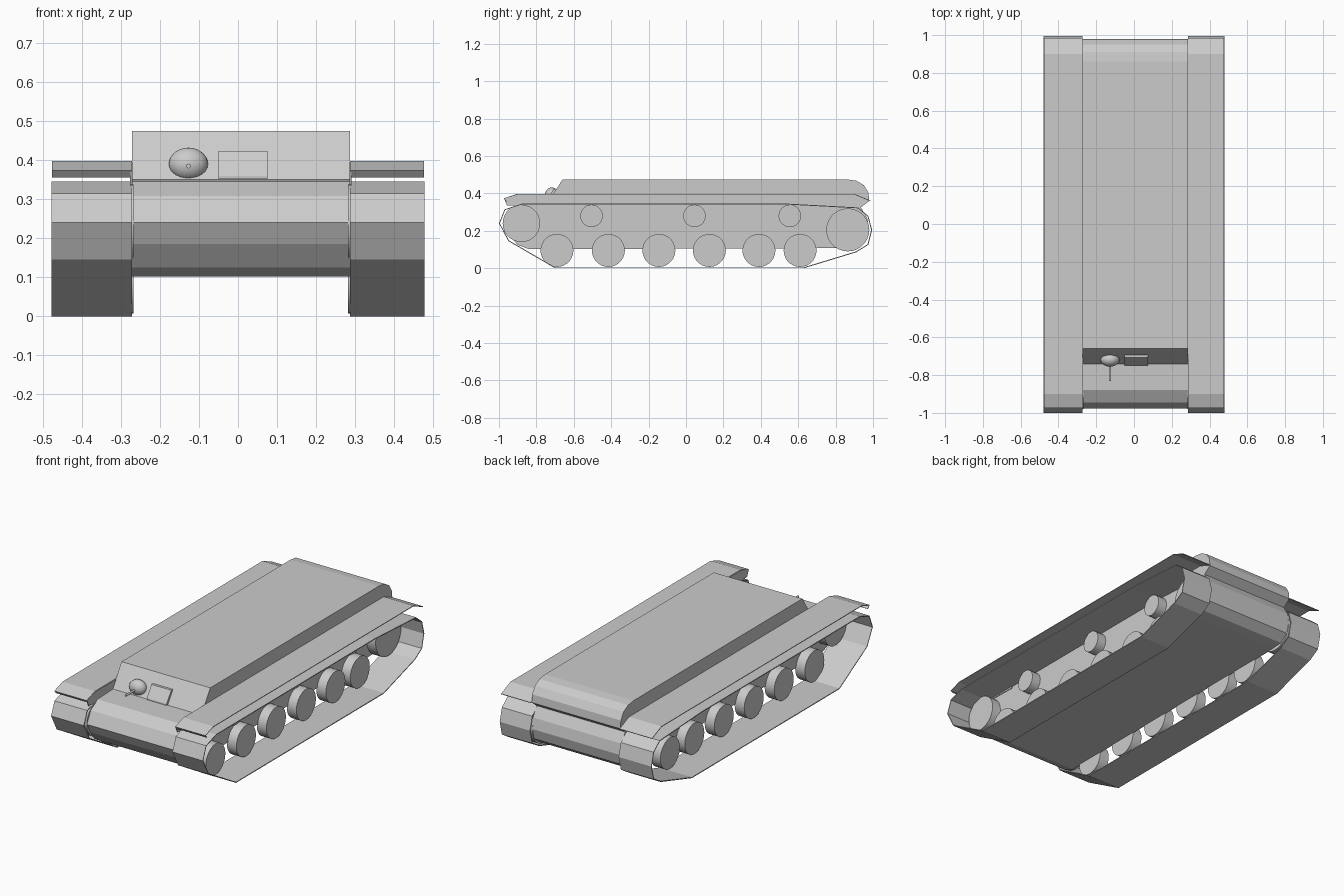
import bpy, bmesh, math
from mathutils import Matrix

if "Cube" in bpy.data.objects:
    bpy.data.objects.remove(bpy.data.objects["Cube"])

HULL_L, HULL_R = -0.272, 0.287


def new_object(name, bm):
    bmesh.ops.recalc_face_normals(bm, faces=bm.faces[:])
    mesh = bpy.data.meshes.new(name)
    bm.to_mesh(mesh)
    bm.free()
    ob = bpy.data.objects.new(name, mesh)
    bpy.context.collection.objects.link(ob)
    return ob


def prism(name, profile, x0, x1):
    """Solid made by extruding a (y, z) outline along x."""
    bm = bmesh.new()
    face = bm.faces.new([bm.verts.new((x0, y, z)) for y, z in profile])
    ext = bmesh.ops.extrude_face_region(bm, geom=[face])
    verts = [g for g in ext["geom"] if isinstance(g, bmesh.types.BMVert)]
    bmesh.ops.translate(bm, verts=verts, vec=(x1 - x0, 0, 0))
    return new_object(name, bm)


def sheet(name, path, x0, x1, closed, thickness):
    """Thin plate following a (y, z) path."""
    bm = bmesh.new()
    a = [bm.verts.new((x0, y, z)) for y, z in path]
    b = [bm.verts.new((x1, y, z)) for y, z in path]
    n = len(path)
    for i in range(n if closed else n - 1):
        j = (i + 1) % n
        bm.faces.new((a[i], a[j], b[j], b[i]))
    ob = new_object(name, bm)
    mod = ob.modifiers.new("thickness", "SOLIDIFY")
    mod.thickness = thickness
    mod.offset = -1 if closed else 0
    return ob


def smooth(ob):
    bpy.ops.object.select_all(action="DESELECT")
    ob.select_set(True)
    bpy.context.view_layer.objects.active = ob
    bpy.ops.object.shade_smooth_by_angle(angle=math.radians(35))


def disc(name, y, z, r, x0, x1):
    bm = bmesh.new()
    m = Matrix.Translation(((x0 + x1) / 2, y, z)) @ Matrix.Rotation(math.pi / 2, 4, "Y")
    bmesh.ops.create_cone(bm, cap_ends=True, segments=28, radius1=r, radius2=r,
                          depth=abs(x1 - x0), matrix=m)
    smooth(new_object(name, bm))


# Main hull with sloped front plate and rounded rear deck
prism("hull", [
    (-0.84, 0.102), (-0.90, 0.125), (-0.95, 0.185), (-0.978, 0.24), (-0.945, 0.308),
    (-0.88, 0.345), (-0.74, 0.35), (-0.66, 0.475),
    (0.86, 0.475), (0.91, 0.468), (0.95, 0.445), (0.975, 0.405), (0.98, 0.36),
    (0.935, 0.325), (0.968, 0.27), (0.98, 0.21), (0.965, 0.15), (0.915, 0.112),
    (0.85, 0.108)], HULL_L, HULL_R)

track_path = [
    (-0.70, 0.0), (-0.95, 0.145), (-1.0, 0.24), (-0.97, 0.315), (-0.88, 0.345),
    (0.55, 0.345), (0.92, 0.325), (0.975, 0.28), (0.995, 0.205), (0.975, 0.125),
    (0.91, 0.085), (0.63, 0.0)]
fender_path = [(-0.958, 0.357), (-0.973, 0.373), (-0.90, 0.396), (0.90, 0.396), (0.985, 0.36)]
apron_path = [(-0.957, 0.336), (-0.973, 0.373), (-0.90, 0.395), (-0.68, 0.395), (-0.68, 0.33)]

# wheel centre y, z, radius
wheels = [("road_wheel", y, 0.095, 0.088) for y in (-0.69, -0.415, -0.145, 0.125, 0.39, 0.61)]
wheels += [("return_roller", y, 0.28, 0.06) for y in (-0.505, 0.045, 0.555)]
wheels += [("front_drive_wheel", -0.88, 0.24, 0.1), ("rear_idler_wheel", 0.865, 0.205, 0.115)]

# Running gear and fenders on both sides
for side, s, edge in (("left", -1, HULL_L), ("right", 1, HULL_R)):
    sheet(side + "_track", track_path, edge, s * 0.478, True, 0.005)
    sheet(side + "_fender", fender_path, edge, s * 0.476, False, 0.004)
    prism(side + "_fender_apron", apron_path, edge - s * 0.002, edge + s * 0.004)
    for name, y, z, r in wheels:
        disc(side + "_" + name, y, z, r, edge - s * 0.005, edge + s * 0.055)

# Ball mount
bm = bmesh.new()
bmesh.ops.create_uvsphere(bm, u_segments=24, v_segments=14, radius=1,
                          matrix=Matrix.Translation((-0.127, -0.718, 0.39))
                          @ Matrix.Diagonal((0.05, 0.037, 0.042, 1)))
smooth(new_object("ball_mount", bm))

# Small barrel
bm = bmesh.new()
bmesh.ops.create_cone(bm, cap_ends=True, segments=12, radius1=0.006, radius2=0.006, depth=0.11,
                      matrix=Matrix.Translation((-0.127, -0.775, 0.385))
                      @ Matrix.Rotation(math.pi / 2, 4, "X"))
smooth(new_object("small_barrel", bm))

# Driver's vision flap
prism("vision_flap", [(-0.68, 0.423), (-0.708, 0.423), (-0.75, 0.36), (-0.75, 0.352),
                      (-0.735, 0.352)], -0.05, 0.075)
